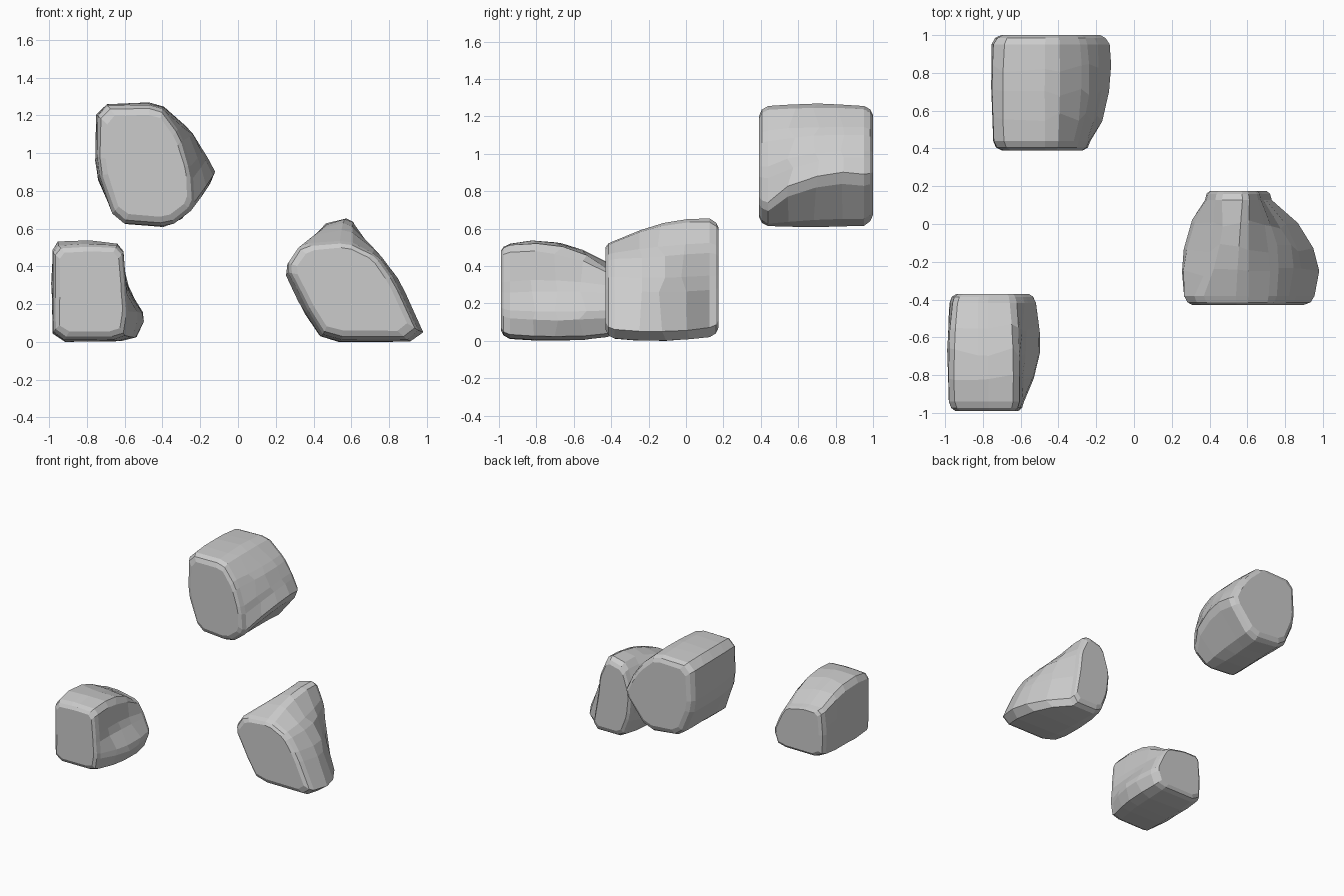
import bpy
import bmesh
import random
from mathutils import Vector

if "Cube" in bpy.data.objects:
    bpy.data.objects.remove(bpy.data.objects["Cube"])

random.seed(4)


def cut_corners(poly, f=0.16):
    """Replace every corner with a small chamfer."""
    out = []
    for i, p in enumerate(poly):
        out += [p.lerp(poly[i - 1], f), p.lerp(poly[(i + 1) % len(poly)], f)]
    return out


def rock(name, y0, y1, front, middle, back):
    """Loft three matching x/z outlines from front to back, with bevelled ends."""
    a, b, c = (cut_corners([Vector(p) for p in s]) for s in (front, middle, back))
    bm = bmesh.new()
    rings = []
    depth = y1 - y0
    # (position along depth, outline scale)
    for t, s in ((0, .84), (.025, .94), (.08, 1), (.29, 1), (.5, 1),
                 (.71, 1), (.92, 1), (.975, .94), (1, .84)):
        u = min(max((t - .08) / .84, 0), 1)
        k = ((1 - u) * (1 - 2 * u), 4 * u * (1 - u), u * (2 * u - 1))
        pts = [p * k[0] + q * k[1] + r * k[2] for p, q, r in zip(a, b, c)]
        mid = sum(pts, Vector((0, 0))) / len(pts)
        ring = []
        for p in pts:
            q = mid + (p - mid) * s * random.uniform(.985, 1.005)
            dy = random.uniform(-.025, .025) if .2 < t < .8 else 0
            ring.append(bm.verts.new((q.x, y0 + depth * t + dy, max(q.y, 0))))
        rings.append(ring)
    n = len(a)
    for r, s in zip(rings, rings[1:]):
        for i in range(n):
            j = (i + 1) % n
            bm.faces.new((r[i], r[j], s[j], s[i]))
    bm.faces.new(rings[0])
    bm.faces.new(rings[-1])
    bmesh.ops.recalc_face_normals(bm, faces=bm.faces)
    me = bpy.data.meshes.new(name)
    bm.to_mesh(me)
    bm.free()
    bpy.context.collection.objects.link(bpy.data.objects.new(name, me))


# Front left rock: boxy with a low bulge on its right
rock("rock_left", -.99, -.37,
     [(-.98, .27), (-.98, .51), (-.8, .52), (-.61, .51), (-.59, .28), (-.58, .14), (-.6, .01), (-.98, .01)],
     [(-.99, .27), (-.98, .52), (-.8, .53), (-.61, .5), (-.59, .29), (-.49, .13), (-.55, 0), (-.98, 0)],
     [(-.98, .25), (-.96, .42), (-.8, .42), (-.63, .38), (-.57, .28), (-.51, .14), (-.56, .02), (-.97, .02)])

# Right rock: leaning wedge with a raised back
rock("rock_right", -.43, .175,
     [(.25, .40), (.33, .52), (.58, .54), (.74, .46), (.84, .32), (.98, .01), (.47, .01), (.35, .2)],
     [(.25, .38), (.43, .6), (.58, .64), (.74, .48), (.85, .31), (.97, 0), (.45, 0), (.34, .17)],
     [(.37, .4), (.44, .62), (.6, .66), (.67, .5), (.69, .32), (.74, .02), (.46, .02), (.39, .2)])

# Raised rock: flat top and a ridge along its right
rock("rock_raised", .39, 1,
     [(-.75, .93), (-.74, 1.25), (-.42, 1.26), (-.3, 1.1), (-.24, .9), (-.23, .71), (-.36, .61), (-.65, .63)],
     [(-.76, .9), (-.75, 1.26), (-.42, 1.27), (-.25, 1.12), (-.18, .98), (-.12, .86), (-.35, .6), (-.64, .63)],
     [(-.76, .9), (-.74, 1.25), (-.42, 1.26), (-.26, 1.12), (-.18, 1.0), (-.12, .87), (-.33, .61), (-.65, .64)])
